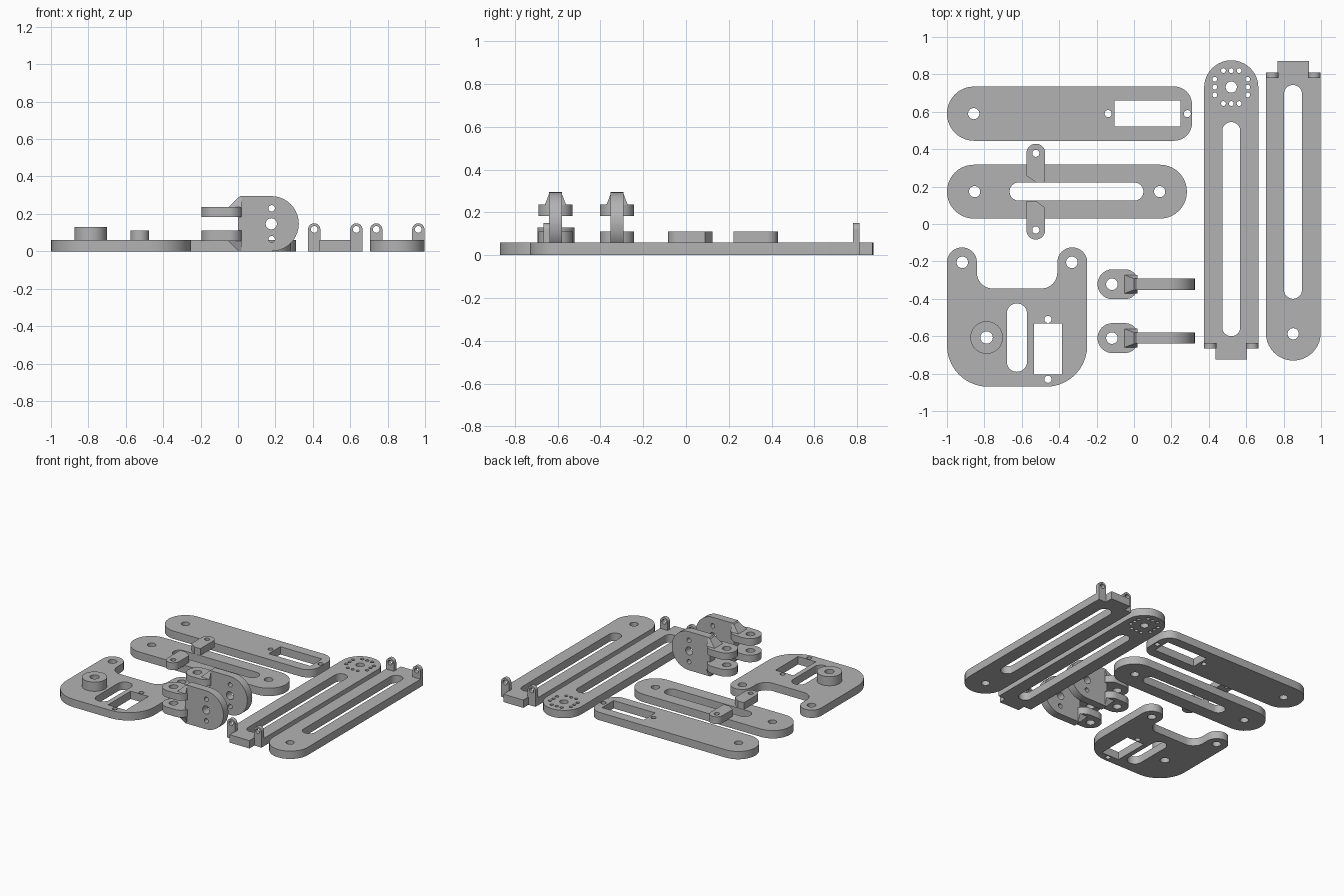
import bpy, bmesh, math
from mathutils import Matrix

if "Cube" in bpy.data.objects:
    bpy.data.objects.remove(bpy.data.objects["Cube"])

grey = bpy.data.materials.new("plain grey")
grey.diffuse_color = (0.45, 0.45, 0.45, 1)
grey.use_nodes = True
grey.node_tree.nodes["Principled BSDF"].inputs["Base Color"].default_value = grey.diffuse_color
T = 0.06  # plate thickness


def outline(corners, n=10):
    """Round each (x, y, radius) corner of a polygon with an arc."""
    pts = []
    for i, (x, y, r) in enumerate(corners):
        if r == 0:
            pts.append((x, y))
            continue
        px, py, _ = corners[i - 1]
        qx, qy, _ = corners[(i + 1) % len(corners)]
        a, b = math.hypot(px - x, py - y), math.hypot(qx - x, qy - y)
        ux, uy, vx, vy = (px - x) / a, (py - y) / a, (qx - x) / b, (qy - y) / b
        cx, cy = x + r * (ux + vx), y + r * (uy + vy)   # right-angled corners
        for k in range(n + 1):
            t = math.pi / 2 * k / n
            s, c = math.sin(t), math.cos(t)
            pts.append((cx - r * (vx * c + ux * s), cy - r * (vy * c + uy * s)))
    clean = []
    for p in pts:
        if not clean or math.dist(p, clean[-1]) > 1e-4:
            clean.append(p)
    if math.dist(clean[0], clean[-1]) < 1e-4:
        clean.pop()
    return clean


def box(x0, x1, y0, y1, r=0.0):
    return outline([(x0, y0, r), (x1, y0, r), (x1, y1, r), (x0, y1, r)])


def hole(x, y, r, n=28):
    return [(x + r * math.cos(2 * math.pi * k / n), y + r * math.sin(2 * math.pi * k / n)) for k in range(n)]


def finish(ob):
    ob.data.materials.clear()
    ob.data.materials.append(grey)
    bpy.ops.object.select_all(action='DESELECT')
    ob.select_set(True)
    bpy.context.view_layer.objects.active = ob
    bpy.ops.object.shade_smooth_by_angle(angle=math.radians(30))


def plate(name, loops, low, high, upright=False):
    """Extrude an outline with holes; upright plates are drawn in x-z and run along y."""
    cu = bpy.data.curves.new(name, 'CURVE')
    cu.dimensions, cu.fill_mode, cu.extrude = '2D', 'BOTH', (high - low) / 2
    for pts in loops:
        sp = cu.splines.new('POLY')
        sp.points.add(len(pts) - 1)
        for p, (x, y) in zip(sp.points, pts):
            p.co = (x, y, 0, 1)
        sp.use_cyclic_u = True
    tmp = bpy.data.objects.new(name, cu)
    bpy.context.collection.objects.link(tmp)
    bpy.context.view_layer.update()
    me = bpy.data.meshes.new_from_object(tmp.evaluated_get(bpy.context.evaluated_depsgraph_get()))
    bpy.data.objects.remove(tmp)
    mid = (low + high) / 2
    if upright:
        me.transform(Matrix.Translation((0, mid, 0)) @ Matrix.Rotation(math.pi / 2, 4, 'X'))
    else:
        me.transform(Matrix.Translation((0, 0, mid)))
    bm = bmesh.new()
    bm.from_mesh(me)
    bmesh.ops.remove_doubles(bm, verts=bm.verts, dist=1e-5)
    bmesh.ops.recalc_face_normals(bm, faces=bm.faces)
    bm.to_mesh(me)
    bm.free()
    ob = bpy.data.objects.new(name, me)
    bpy.context.collection.objects.link(ob)
    finish(ob)


# Arm with a rectangular servo window
plate("window_arm", [
    outline([(-1, 0.445, 0.145), (0.31, 0.445, 0.095), (0.31, 0.735, 0.095), (-1, 0.735, 0.145)]),
    box(-0.104, 0.248, 0.52, 0.66), hole(-0.857, 0.59, 0.03),
    hole(-0.138, 0.59, 0.019), hole(0.285, 0.59, 0.019)], 0, T)

# Slotted arm with two side tabs on top
plate("slotted_arm", [
    box(-1, 0.283, 0.029, 0.317, 0.144), box(-0.665, 0.05, 0.125, 0.222, 0.048),
    hole(-0.852, 0.173, 0.03), hole(0.137, 0.173, 0.03)], 0, T)
for name, s in (("back_tab", 1), ("front_tab", -1)):
    tab = outline([(0.05, 0.05, 0), (0.05, 0.256, 0.05), (-0.05, 0.256, 0.05), (-0.05, 0.085, 0), (0, 0.05, 0)])
    plate(name, [[(-0.525 + s * x, 0.173 + s * y) for x, y in tab],
                 hole(-0.525, 0.173 + s * 0.205, 0.019)], T - 0.004, 0.112)

# Base plate with two ears and a boss
plate("base_plate", [
    outline([(-1, -0.87, 0.22), (-0.25, -0.87, 0.22), (-0.25, -0.125, 0.08), (-0.41, -0.125, 0.08),
             (-0.41, -0.345, 0.085), (-0.84, -0.345, 0.085), (-0.84, -0.125, 0.08), (-1, -0.125, 0.08)]),
    hole(-0.918, -0.205, 0.031), hole(-0.332, -0.205, 0.031), hole(-0.788, -0.607, 0.033),
    box(-0.68, -0.572, -0.79, -0.425, 0.053), box(-0.535, -0.385, -0.805, -0.532),
    hole(-0.46, -0.51, 0.019), hole(-0.46, -0.83, 0.019)], 0, T)
plate("boss", [hole(-0.788, -0.607, 0.087, 48), hole(-0.788, -0.607, 0.033)], T, 0.13)

# Two hinge brackets: upright disc plate, pair of lugs, tapered gussets
for side, yc in (("front", -0.61), ("back", -0.322)):
    plate(side + "_hinge_plate", [
        outline([(0, 0, 0), (0.325, 0, 0.147), (0.325, 0.295, 0.147), (0.01, 0.295, 0), (0, 0.285, 0)]),
        hole(0.178, 0.147, 0.03), hole(0.18, 0.23, 0.017), hole(0.18, 0.065, 0.017)],
        yc - 0.03, yc + 0.03, True)
    for level, z0, z1, base, tip in (("lower", 0.055, 0.11, 0.056, 0.002), ("upper", 0.183, 0.236, 0.235, 0.287)):
        plate(f"{side}_{level}_lug", [
            outline([(-0.195, yc - 0.08, 0.08), (0.022, yc - 0.08, 0.07),
                     (0.022, yc + 0.08, 0.07), (-0.195, yc + 0.08, 0.08)]),
            hole(-0.118, yc, 0.031)], z0, z1)
        bm = bmesh.new()
        rings = [[bm.verts.new((x, yc + y, z)) for x, y in ((x0, -w), (0.018, -w), (0.018, w), (x0, w))]
                 for x0, w, z in ((-0.052, 0.05, base), (0, 0.03, tip))]
        bm.faces.new(rings[0])
        bm.faces.new(rings[1])
        for i in range(4):
            j = (i + 1) % 4
            bm.faces.new((rings[0][i], rings[0][j], rings[1][j], rings[1][i]))
        bmesh.ops.recalc_face_normals(bm, faces=bm.faces)
        me = bpy.data.meshes.new(f"{side}_{level}_gusset")
        bm.to_mesh(me)
        bm.free()
        ob = bpy.data.objects.new(me.name, me)
        bpy.context.collection.objects.link(ob)
        finish(ob)


# Two long arms with a stepped end and a pair of upright ears
def ears(name, xc, y0, y1):
    for side, s in (("left", -1), ("right", 1)):
        x = xc + s * 0.1125
        plate(f"{name}_{side}_ear", [
            outline([(x - 0.0325, 0, 0), (x + 0.0325, 0, 0), (x + 0.0325, 0.15, 0.0325), (x - 0.0325, 0.15, 0.0325)]),
            hole(x, 0.117, 0.018)], y0, y1, True)


horn = [hole(0.52 + dx, 0.732 + dy, 0.013, 16)
        for a in (-0.088, 0.088) for b in (-0.042, 0, 0.042) for dx, dy in ((a, b), (b, a))]
plate("horn_arm", [
    outline([(0.375, -0.636, 0), (0.435, -0.636, 0), (0.435, -0.725, 0), (0.605, -0.725, 0), (0.605, -0.636, 0),
             (0.665, -0.636, 0), (0.665, 0.875, 0.145), (0.375, 0.875, 0.145)]),
    box(0.472, 0.568, -0.60, 0.545, 0.048), hole(0.52, 0.732, 0.03)] + horn, 0, T)
ears("horn_arm", 0.52, -0.666, -0.636)

plate("plain_arm", [
    outline([(0.705, -0.73, 0.1465), (0.998, -0.73, 0.1465), (0.998, 0.78, 0), (0.935, 0.78, 0),
             (0.935, 0.872, 0), (0.766, 0.872, 0), (0.766, 0.78, 0), (0.705, 0.78, 0)]),
    box(0.802, 0.898, -0.40, 0.743, 0.048), hole(0.851, -0.587, 0.03)], 0, T)
ears("plain_arm", 0.8515, 0.78, 0.81)
